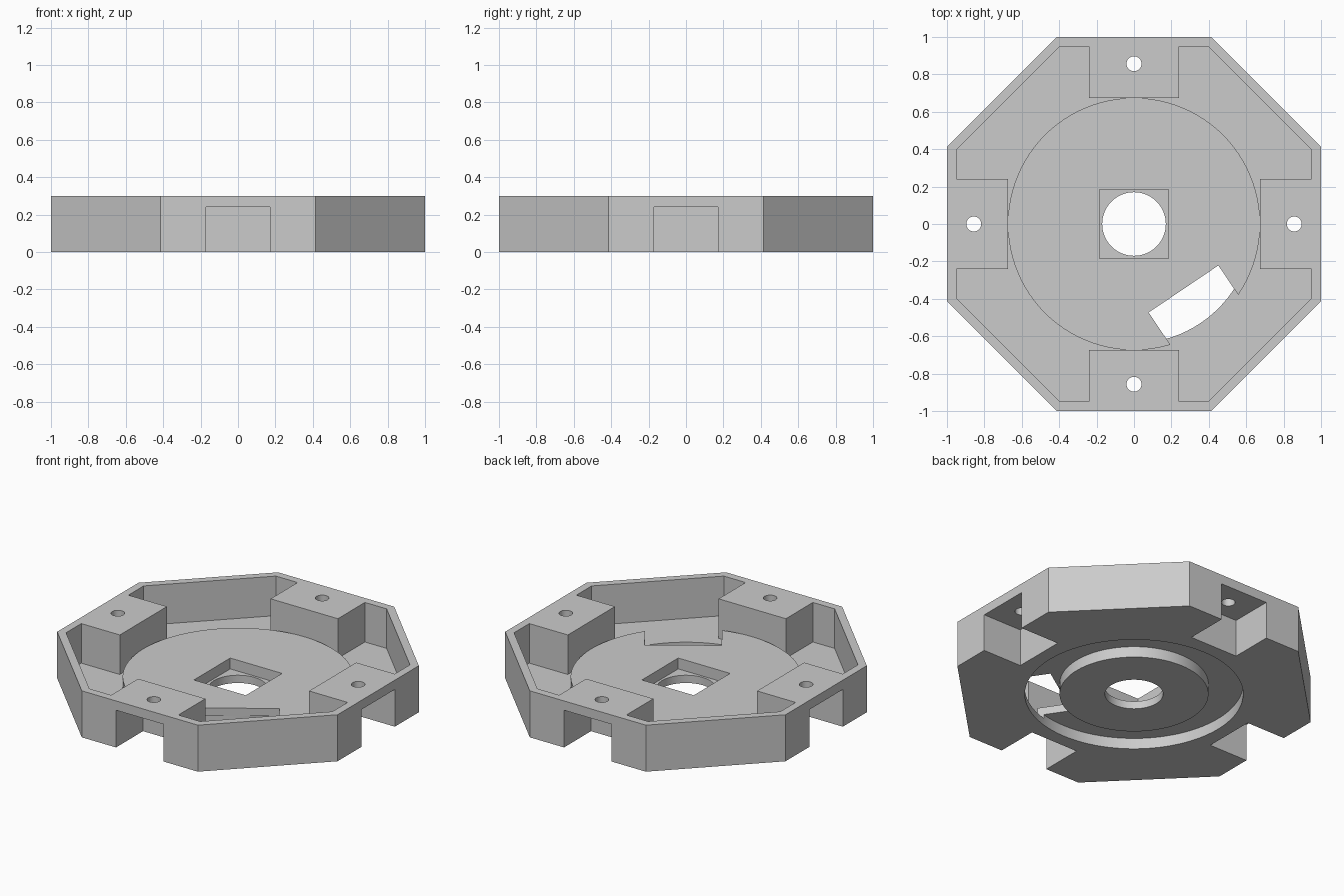
import bpy, bmesh
from math import sin, cos, pi, radians
from mathutils import Matrix, Vector

cube = bpy.data.objects.get("Cube")
if cube:
    bpy.data.objects.remove(cube, do_unlink=True)

GREY = (0.6, 0.6, 0.6, 1)
mat = bpy.data.materials.new("light grey")
mat.use_nodes = True
mat.diffuse_color = GREY
mat.node_tree.nodes["Principled BSDF"].inputs["Base Color"].default_value = GREY

RIM, FLOOR, DISC, GROOVE = 0.30, 0.045, 0.12, 0.07
UNDER, OVER = -0.1, 0.5      # cutters run past the surfaces


def prism(name, outline, z0, z1):
    """Extrude a counter-clockwise outline from z0 to z1."""
    bm = bmesh.new()
    base = bm.faces.new([bm.verts.new((x, y, z0)) for x, y in outline])
    top = bmesh.ops.extrude_face_region(bm, geom=[base])["geom"]
    verts = [v for v in top if isinstance(v, bmesh.types.BMVert)]
    bmesh.ops.translate(bm, vec=(0, 0, z1 - z0), verts=verts)
    bmesh.ops.recalc_face_normals(bm, faces=bm.faces)
    mesh = bpy.data.meshes.new(name)
    bm.to_mesh(mesh)
    bm.free()
    mesh.materials.append(mat)
    obj = bpy.data.objects.new(name, mesh)
    bpy.context.collection.objects.link(obj)
    return obj


def circle(r, n=96, cx=0, cy=0):
    return [(cx + r * cos(2 * pi * i / n), cy + r * sin(2 * pi * i / n)) for i in range(n)]


def rect(x0, y0, x1, y1):
    return [(x0, y0), (x1, y0), (x1, y1), (x0, y1)]


def turn(points, degrees):
    m = Matrix.Rotation(radians(degrees), 2)
    return [tuple(m @ Vector(p)) for p in points]


def combine(target, tool, operation):
    """Apply a boolean and discard the tool."""
    mod = target.modifiers.new(operation.lower(), "BOOLEAN")
    mod.operation, mod.solver, mod.object = operation, "EXACT", tool
    bpy.context.view_layer.objects.active = target
    bpy.ops.object.modifier_apply(modifier=mod.name)
    bpy.data.objects.remove(tool, do_unlink=True)


def cut(name, outline, z0, z1):
    combine(tray, prism(name, outline, z0, z1), "DIFFERENCE")


# Octagonal body
outer, cavity = [], []
for a in range(0, 360, 90):
    outer += turn([(1, -0.414), (1, 0.414)], a)
    cavity += turn([(0.95, -0.395), (0.95, -0.24), (0.675, -0.24),
                    (0.675, 0.24), (0.95, 0.24), (0.95, 0.395)], a)
tray = prism("octagonal_tray", outer, 0, RIM)

# Hollow interior that leaves four mounting blocks
cut("cavity", cavity, FLOOR, OVER)

# Raised round platform
combine(tray, prism("platform", circle(0.674), FLOOR / 2, DISC), "UNION")

# Ring groove underneath, around a central boss
groove = prism("groove", circle(0.638), UNDER, GROOVE)
combine(groove, prism("boss", circle(0.435), 2 * UNDER, OVER), "DIFFERENCE")
combine(tray, groove, "DIFFERENCE")

# Square pocket with a round through hole
cut("pocket", rect(-0.185, -0.185, 0.185, 0.185), 0.05, OVER)
cut("centre_hole", circle(0.17, 64), UNDER, OVER)

# Slanted slot at the platform edge
cut("slot", turn(rect(0.436, -0.2, 0.678, 0.25), -56), FLOOR, OVER)

# Notch and bolt hole in each mounting block
for a in range(0, 360, 90):
    cut("notch", turn(rect(0.725, -0.17, 1.1, 0.17), a), UNDER, 0.24)
    cut("bolt_hole", turn(circle(0.04, 32, 0.857), a), UNDER, OVER)

# Smooth the round walls, keep the edges crisp
bpy.ops.object.select_all(action="DESELECT")
tray.select_set(True)
bpy.context.view_layer.objects.active = tray
bpy.ops.object.shade_smooth_by_angle(angle=radians(30))
